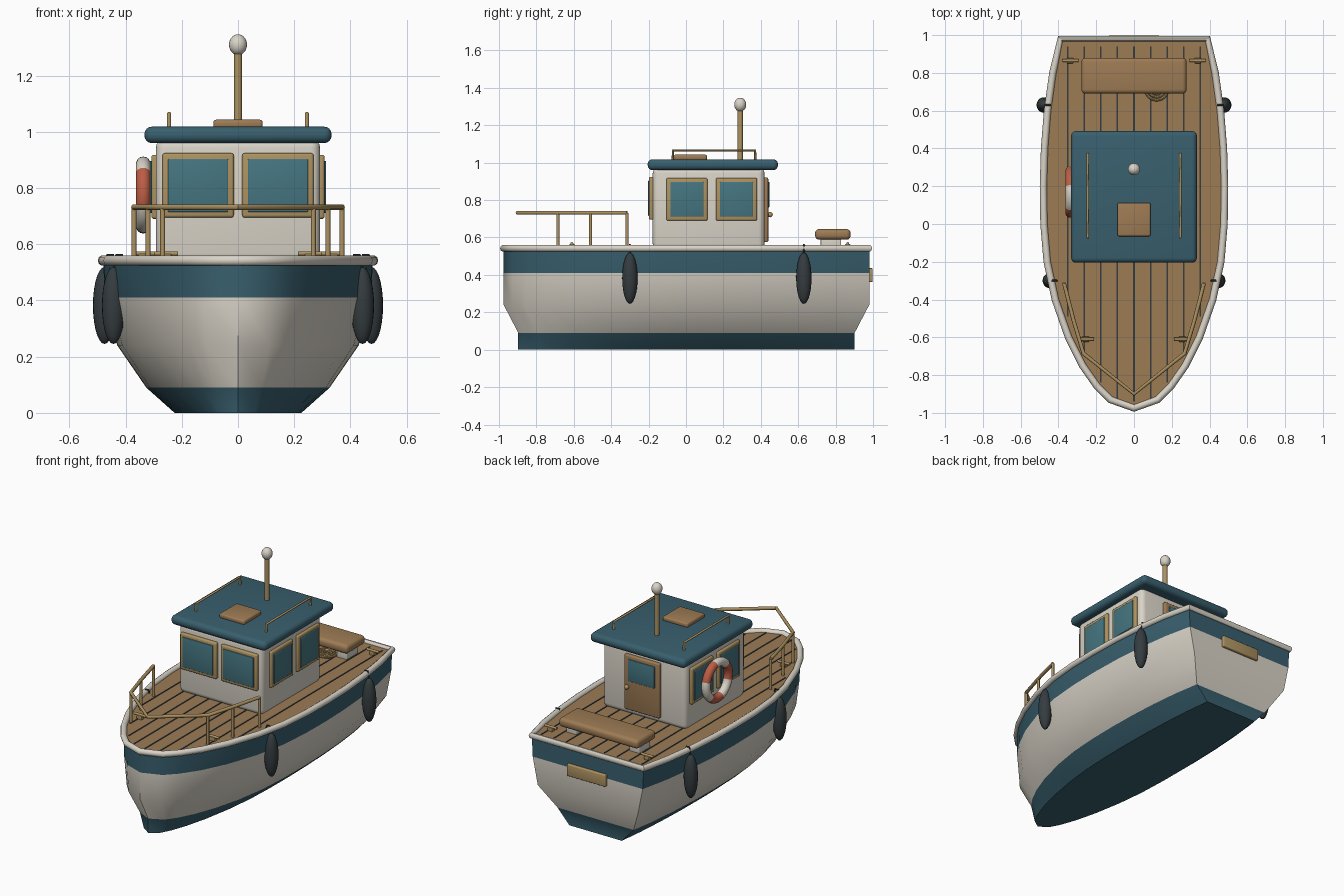
import bpy, bmesh, math
from mathutils import Vector

if "Cube" in bpy.data.objects:
    bpy.data.objects.remove(bpy.data.objects["Cube"])


def mat(name, r, g, b):
    m = bpy.data.materials.new(name)
    m.diffuse_color = (r, g, b, 1)
    m.use_nodes = True
    m.node_tree.nodes["Principled BSDF"].inputs["Base Color"].default_value = m.diffuse_color
    return m


TEAL = mat("teal", .04, .115, .155)
CREAM = mat("cream", .7, .66, .58)
WOOD = mat("wood", .34, .2, .09)
BRASS = mat("brass", .42, .29, .12)
GLASS = mat("glass", .06, .18, .22)
DARK = mat("dark", .035, .045, .05)
RED = mat("red", .5, .11, .06)


def finish(ob, name, m):
    ob.name = name
    if m:
        ob.data.materials.append(m)
    bpy.ops.object.select_all(action='DESELECT')
    ob.select_set(True)
    bpy.context.view_layer.objects.active = ob
    bpy.ops.object.shade_smooth_by_angle(angle=math.radians(40))
    return ob


def box(name, lo, hi, m, bevel=0.0, seg=3):
    lo, hi = Vector(lo), Vector(hi)
    bpy.ops.mesh.primitive_cube_add(size=1, location=(lo + hi) / 2)
    ob = bpy.context.object
    ob.scale = hi - lo
    bpy.ops.object.transform_apply(location=False, rotation=False, scale=True)
    if bevel:
        b = ob.modifiers.new("bevel", 'BEVEL')
        b.width, b.segments = bevel, seg
        bpy.ops.object.modifier_apply(modifier="bevel")
    return finish(ob, name, m)


def tube(name, pts, r, m, cyclic=False, res=3):
    cu = bpy.data.curves.new(name, 'CURVE')
    cu.dimensions = '3D'
    cu.bevel_depth, cu.bevel_resolution, cu.use_fill_caps = r, res, True
    sp = cu.splines.new('POLY')
    sp.points.add(len(pts) - 1)
    for p, q in zip(sp.points, pts):
        p.co = (*q, 1)
    sp.use_cyclic_u = cyclic
    ob = bpy.data.objects.new(name, cu)
    bpy.context.collection.objects.link(ob)
    bpy.ops.object.select_all(action='DESELECT')
    ob.select_set(True)
    bpy.context.view_layer.objects.active = ob
    bpy.ops.object.convert(target='MESH')
    return finish(bpy.context.object, name, m)


def ellipsoid(name, loc, radii, m):
    bpy.ops.mesh.primitive_uv_sphere_add(segments=20, ring_count=14, radius=1, location=loc)
    ob = bpy.context.object
    ob.scale = radii
    bpy.ops.object.transform_apply(location=False, rotation=False, scale=True)
    return finish(ob, name, m)


# Plan outline of the hull: (y, half width), stern to bow
HALF = [(.98, .39), (.8, .43), (.6, .458), (.4, .474), (.2, .48), (0, .477), (-.2, .46),
        (-.4, .417), (-.6, .347), (-.75, .272), (-.86, .195), (-.93, .125)]
PLAN = [(w, y) for y, w in HALF] + [(0, -.975)] + [(-w, y) for y, w in reversed(HALF)]


def half_width(y):
    for (y1, w1), (y0, w0) in zip(HALF, HALF[1:] + [(-.975, 0)]):
        if y0 <= y <= y1:
            return w0 + (w1 - w0) * (y - y0) / (y1 - y0)
    return 0


# Hull lofted from scaled outlines: (z, x scale, y scale)
LEVELS = [(0, .47, .92), (.09, .68, .92), (.24, .895, 1), (.41, .985, 1), (.535, 1, 1)]
bm = bmesh.new()
rings = [[bm.verts.new((x * sx, y * sy, z)) for x, y in PLAN] for z, sx, sy in LEVELS]
n = len(PLAN)
for k, band in enumerate((0, 1, 1, 0)):
    for i in range(n):
        j = (i + 1) % n
        bm.faces.new((rings[k][i], rings[k][j], rings[k + 1][j], rings[k + 1][i])).material_index = band
bm.faces.new(rings[0])
bm.faces.new(rings[-1])
bmesh.ops.recalc_face_normals(bm, faces=bm.faces)
me = bpy.data.meshes.new("hull")
bm.to_mesh(me)
hull = bpy.data.objects.new("hull", me)
bpy.context.collection.objects.link(hull)
me.materials.append(TEAL)
me.materials.append(CREAM)
finish(hull, "hull", None)

# Deck, plank seams and gunwale
bm = bmesh.new()
bm.faces.new([bm.verts.new((x * .97, y * .985, .543)) for x, y in PLAN])
bmesh.ops.recalc_face_normals(bm, faces=bm.faces)
if next(iter(bm.faces)).normal.z < 0:
    bmesh.ops.reverse_faces(bm, faces=bm.faces)
me = bpy.data.meshes.new("deck")
bm.to_mesh(me)
deck = bpy.data.objects.new("deck", me)
bpy.context.collection.objects.link(deck)
finish(deck, "deck", WOOD)
for i in range(-4, 5):
    x = i * .088
    ys = [k * .01 for k in range(-94, 95) if half_width(k * .01) > abs(x) + .03]
    box("deck_seam", (x - .004, ys[0], .538), (x + .004, ys[-1], .546), DARK)
tube("gunwale", [(x, y, .542) for x, y in PLAN], .019, CREAM, True)

# Cabin and roof
box("cabin", (-.292, -.178, .535), (.292, .42, .975), CREAM, .032, 4)
box("roof", (-.333, -.205, .96), (.333, .492, 1.018), TEAL, .026, 4)
box("roof_hatch", (-.088, -.065, 1.012), (.088, .112, 1.043), WOOD, .01)
tube("mast", [(0, .29, 1.0), (0, .29, 1.29)], .0145, BRASS)
ellipsoid("mast_light", (0, .29, 1.31), (.032, .032, .037), CREAM)

# Windows: brass frame slab with slightly proud glass
for s in (-1, 1):
    c = s * .142
    box("front_window_frame", (c - .127, -.198, .695), (c + .127, -.17, .924), BRASS, .009)
    box("front_window_glass", (c - .107, -.203, .715), (c + .107, -.175, .904), GLASS, .004)
    for y in (.005, .27):
        a, b = sorted((s * .28, s * .308))
        box("side_window_frame", (a, y - .11, .69), (b, y + .11, .918), BRASS, .009)
        a, b = sorted((s * .285, s * .313))
        box("side_window_glass", (a, y - .089, .711), (b, y + .089, .897), GLASS, .004)

# Door at the back of the cabin
box("door", (-.12, .41, .575), (.125, .44, .92), WOOD, .008)
box("door_window", (-.09, .42, .76), (.095, .446, .897), GLASS, .004)
ellipsoid("door_handle", (.1, .45, .722), (.014, .014, .014), BRASS)

# Striped life ring on the left side
bpy.ops.mesh.primitive_torus_add(major_segments=48, minor_segments=14, major_radius=.111,
                                 minor_radius=.026, rotation=(0, math.pi / 2, 0))
ring = bpy.context.object
bpy.ops.object.transform_apply(location=False, rotation=True, scale=False)
ring.location = (-.337, .17, .775)
finish(ring, "life_ring", RED)
ring.data.materials.append(CREAM)
for p in ring.data.polygons:
    a = math.degrees(math.atan2(p.center.z, -p.center.y))
    p.material_index = int((a + 375) // 60) % 2

# Bow rail
RAIL = [(.37, -.315), (.32, -.51), (.268, -.685)]
path = RAIL + [(0, -.9)] + [(-x, y) for x, y in reversed(RAIL)]
tube("bow_rail", [(x, y, .732) for x, y in path], .0105, BRASS)

# Paired fittings on both sides
for s in (-1, 1):
    for x, y in RAIL:
        tube("bow_rail_post", [(s * x, y, .535), (s * x, y, .732)], .009, BRASS)
    tube("roof_rail", [(s * .245, -.07, 1.01), (s * .245, -.07, 1.065),
                       (s * .245, .37, 1.065), (s * .245, .37, 1.01)], .0075, BRASS)
    for x, y, top in ((.443, -.3, .42), (.475, .63, .44)):
        ellipsoid("fender", (s * x, y, .382), (.041, .041, .137), DARK)
        tube("fender_line", [(s * x, y, .5), (s * (x - .01), y, .562), (s * (x - .03), y, .562),
                             (s * (x - .035), y, .54)], .005, DARK)
    for x, y in ((.337, .865), (.255, -.61)):
        tube("cleat_bar", [(s * x - .042, y, .567), (s * x + .042, y, .567)], .008, BRASS)
        box("cleat_base", (s * x - .018, y - .014, .54), (s * x + .018, y + .014, .565), BRASS, .004)
    box("bench_leg", (s * .22 - .035, .72, .535), (s * .22 + .035, .83, .6), CREAM, .005)

# Stern bench, rope coil and transom plate
box("bench_seat", (-.278, .69, .588), (.278, .88, .645), WOOD, .022, 4)
for r in (.058, .042, .026):
    bpy.ops.mesh.primitive_torus_add(major_segments=28, minor_segments=8, major_radius=r,
                                     minor_radius=.008, location=(.12, .715, .552))
    finish(bpy.context.object, "rope_coil", BRASS)
box("transom_plate", (-.135, .97, .362), (.135, .998, .436), BRASS, .005)
